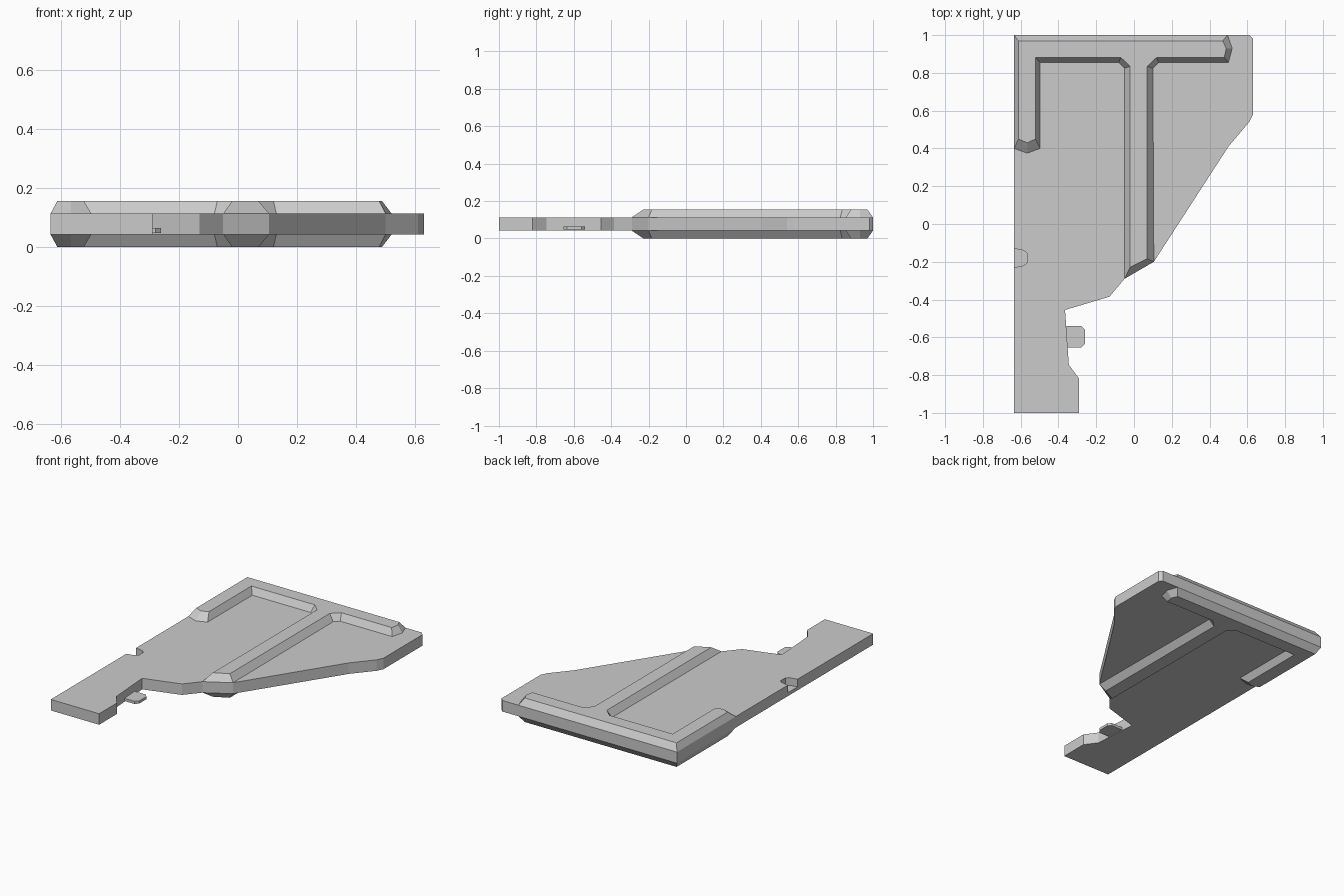
import bpy
import bmesh

cube = bpy.data.objects.get("Cube")
if cube:
    bpy.data.objects.remove(cube, do_unlink=True)

grey = bpy.data.materials.new("light grey")
grey.use_nodes = True
colour = (0.6, 0.6, 0.6, 1)
grey.diffuse_color = colour
grey.node_tree.nodes["Principled BSDF"].inputs["Base Color"].default_value = colour

BOTTOM, TOP = 0.042, 0.113
RIB_TOP = 0.155


def loft(name, rings, cap_start=True):
    """Join rings of (outline, height) that share a point count."""
    bm = bmesh.new()
    loops = [[bm.verts.new((x, y, z)) for x, y in outline] for outline, z in rings]
    for a, b in zip(loops, loops[1:]):
        n = len(a)
        for i in range(n):
            j = (i + 1) % n
            bm.faces.new((a[i], a[j], b[j], b[i]))
    bm.faces.new(loops[-1])
    if cap_start:
        bm.faces.new(loops[0][::-1])
    mesh = bpy.data.meshes.new(name)
    # outlines run counter-clockwise; a descending loft needs its faces turned
    if rings[-1][1] < rings[0][1]:
        bmesh.ops.reverse_faces(bm, faces=bm.faces[:])
    bm.to_mesh(mesh)
    bm.free()
    mesh.materials.append(grey)
    obj = bpy.data.objects.new(name, mesh)
    bpy.context.collection.objects.link(obj)
    return obj


def prism(name, outline, low, high):
    return loft(name, [(outline, low), (outline, high)])


# Flat plate with a tapering outline
plate = prism("plate", [
    (-0.635, -1), (-0.29, -1), (-0.29, -0.82), (-0.345, -0.745),
    (-0.365, -0.455), (-0.13, -0.385), (-0.05, -0.29), (0.105, -0.2),
    (0.5, 0.41), (0.61, 0.54), (0.63, 0.58), (0.63, 0.98), (0.61, 1),
    (-0.635, 1)], BOTTOM, TOP)

# Shallow notch in the long straight edge
cutter = prism("notch_cutter", [
    (-0.7, -0.235), (-0.635, -0.23), (-0.585, -0.22), (-0.565, -0.205),
    (-0.565, -0.155), (-0.585, -0.14), (-0.635, -0.13), (-0.7, -0.125)],
    0.064, 0.2)
cutter.hide_render = True
cut = plate.modifiers.new("notch", "BOOLEAN")
cut.operation = "DIFFERENCE"
cut.solver = "EXACT"
cut.object = cutter
bpy.context.view_layer.objects.active = plate
bpy.ops.object.modifier_apply(modifier=cut.name)
bpy.data.objects.remove(cutter, do_unlink=True)

# Small locking tab
prism("tab", [
    (-0.38, -0.655), (-0.28, -0.655), (-0.26, -0.635),
    (-0.26, -0.56), (-0.28, -0.54), (-0.38, -0.54)], 0.047, 0.064)

# Branching rib: each corner as its foot and its crest
rib = [
    ((-0.635, 1), (-0.612, 0.97)),
    ((-0.635, 0.4), (-0.612, 0.45)),
    ((-0.565, 0.375), (-0.565, 0.43)),
    ((-0.497, 0.4), (-0.522, 0.45)),
    ((-0.497, 0.855), (-0.522, 0.882)),
    ((-0.08, 0.855), (-0.07, 0.882)),
    ((-0.05, 0.825), (-0.02, 0.835)),
    ((-0.05, -0.29), (-0.02, -0.228)),
    ((0.105, -0.2), (0.07, -0.183)),
    ((0.1, 0.825), (0.07, 0.835)),
    ((0.13, 0.855), (0.12, 0.882)),
    ((0.5, 0.855), (0.478, 0.882)),
    ((0.52, 0.93), (0.488, 0.93)),
    ((0.495, 1), (0.47, 0.97)),
]
foot, crest = zip(*rib)
loft("upper_rib", [(foot, TOP), (crest, RIB_TOP)], cap_start=False)
loft("lower_rib", [(foot, BOTTOM), (crest, 0)], cap_start=False)
